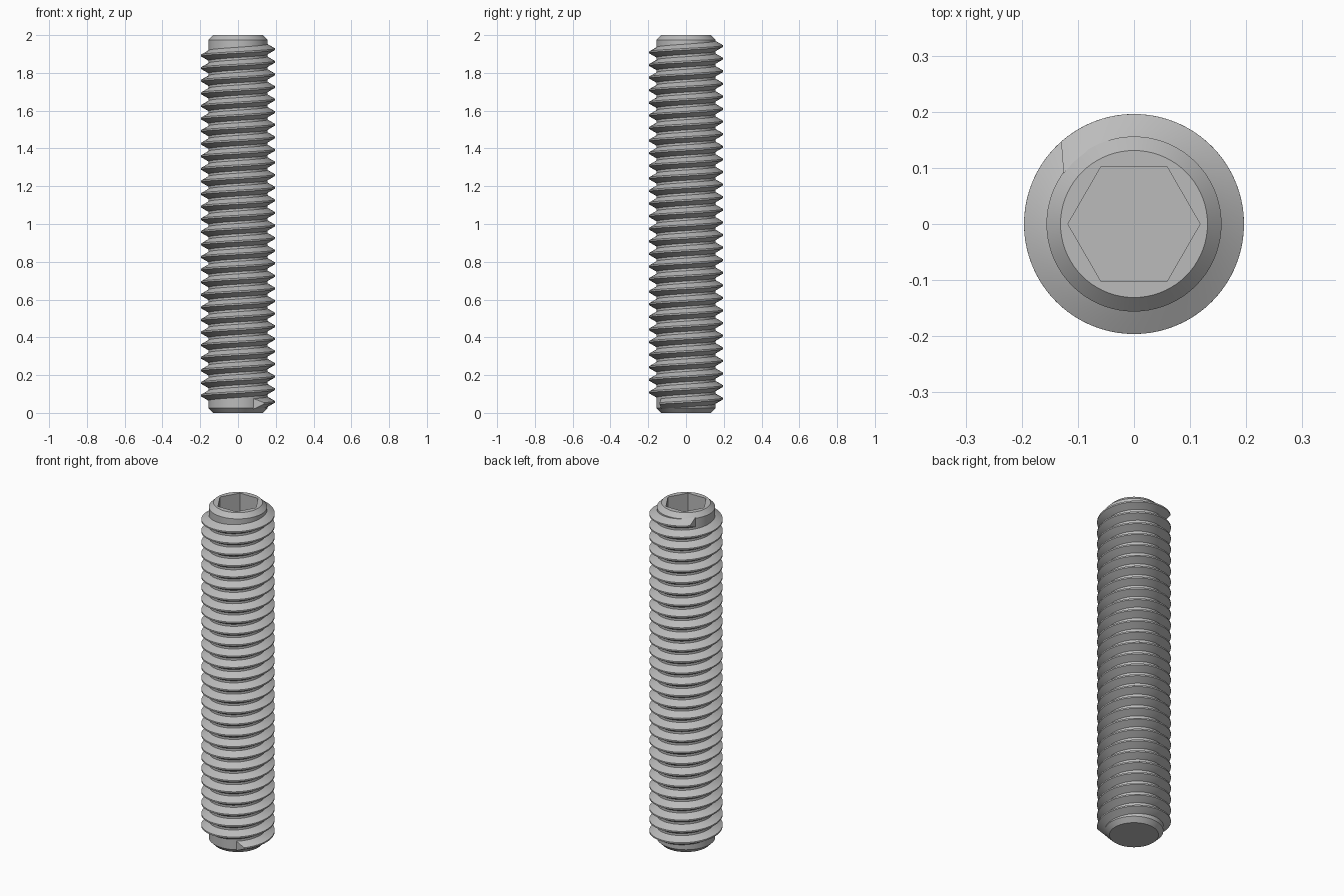
import bpy
import bmesh
import math

if "Cube" in bpy.data.objects:
    bpy.data.objects.remove(bpy.data.objects["Cube"], do_unlink=True)

SEG = 72            # steps per turn
LENGTH = 2.0
CORE_R = 0.156      # thread root
CREST_R = 0.196
END_R = 0.131       # flat end inside the chamfer
CHAMFER = 0.025
HEX_APOTHEM = 0.102
SOCKET_DEPTH = 0.23
PITCH = LENGTH / 30

steel = bpy.data.materials.new("grey steel")
steel.use_nodes = True
colour = (0.5, 0.5, 0.5, 1)
steel.diffuse_color = colour
steel.node_tree.nodes["Principled BSDF"].inputs["Base Color"].default_value = colour


def circle(radius):
    return lambda a: radius


def hexagon(apothem):
    # corners point along +x and -x
    side = math.pi / 3
    return lambda a: apothem / math.cos(a % side - side / 2)


def skin(bm, rings, closed=True):
    """Join successive rings of vertices with quads and cap both ends."""
    for lower, upper in zip(rings, rings[1:]):
        n = len(lower)
        for i in range(n):
            j = (i + 1) % n
            bm.faces.new((lower[i], lower[j], upper[j], upper[i]))
    bm.faces.new(rings[0][::-1])
    bm.faces.new(rings[-1])
    bmesh.ops.recalc_face_normals(bm, faces=bm.faces)


def finish(bm, name):
    mesh = bpy.data.meshes.new(name)
    bm.to_mesh(mesh)
    bm.free()
    mesh.materials.append(steel)
    obj = bpy.data.objects.new(name, mesh)
    bpy.context.collection.objects.link(obj)
    bpy.ops.object.select_all(action='DESELECT')
    obj.select_set(True)
    bpy.context.view_layer.objects.active = obj
    bpy.ops.object.shade_smooth_by_angle(angle=math.radians(30))
    return obj


def polar(bm, radius, angle, z):
    return bm.verts.new((radius * math.cos(angle), radius * math.sin(angle), z))


# Core: chamfered rod with a hexagonal socket sunk into the top
outline = [
    (circle(END_R), 0),
    (circle(CORE_R), CHAMFER),
    (circle(CORE_R), LENGTH - CHAMFER),
    (circle(END_R), LENGTH),
    (hexagon(HEX_APOTHEM), LENGTH),
    (hexagon(HEX_APOTHEM), LENGTH - SOCKET_DEPTH),
]
angles = [2 * math.pi * i / SEG for i in range(SEG)]
bm = bmesh.new()
skin(bm, [[polar(bm, shape(a), a, z) for a in angles] for shape, z in outline])
finish(bm, "core_with_hex_socket")

# Thread: right-hand helix of a truncated 60 degree ridge, slanted at both ends
ROOT_SINK = 0.002
crest_half = PITCH / 16
root_half = crest_half + (CREST_R - CORE_R + ROOT_SINK) * math.tan(math.radians(30))
ridge = [
    (CORE_R - ROOT_SINK, -root_half),
    (CREST_R, -crest_half),
    (CREST_R, crest_half),
    (CORE_R - ROOT_SINK, root_half),
]
start = math.radians(-52)
turns = 28 + 190 / 360
sweep = turns * 2 * math.pi
slant = math.radians(6.5)
steps = round(turns * SEG)
z_start = (LENGTH - turns * PITCH) / 2

bm = bmesh.new()
sections = []
for s in range(steps + 1):
    ring = []
    for radius, dz in ridge:
        # the root reaches further round than the crest
        reach = slant if radius < CORE_R else -slant
        turn = -reach + (sweep + 2 * reach) * s / steps
        z = z_start + PITCH * turn / (2 * math.pi) + dz
        ring.append(polar(bm, radius, start + turn, z))
    sections.append(ring)
skin(bm, sections)
finish(bm, "screw_thread")
